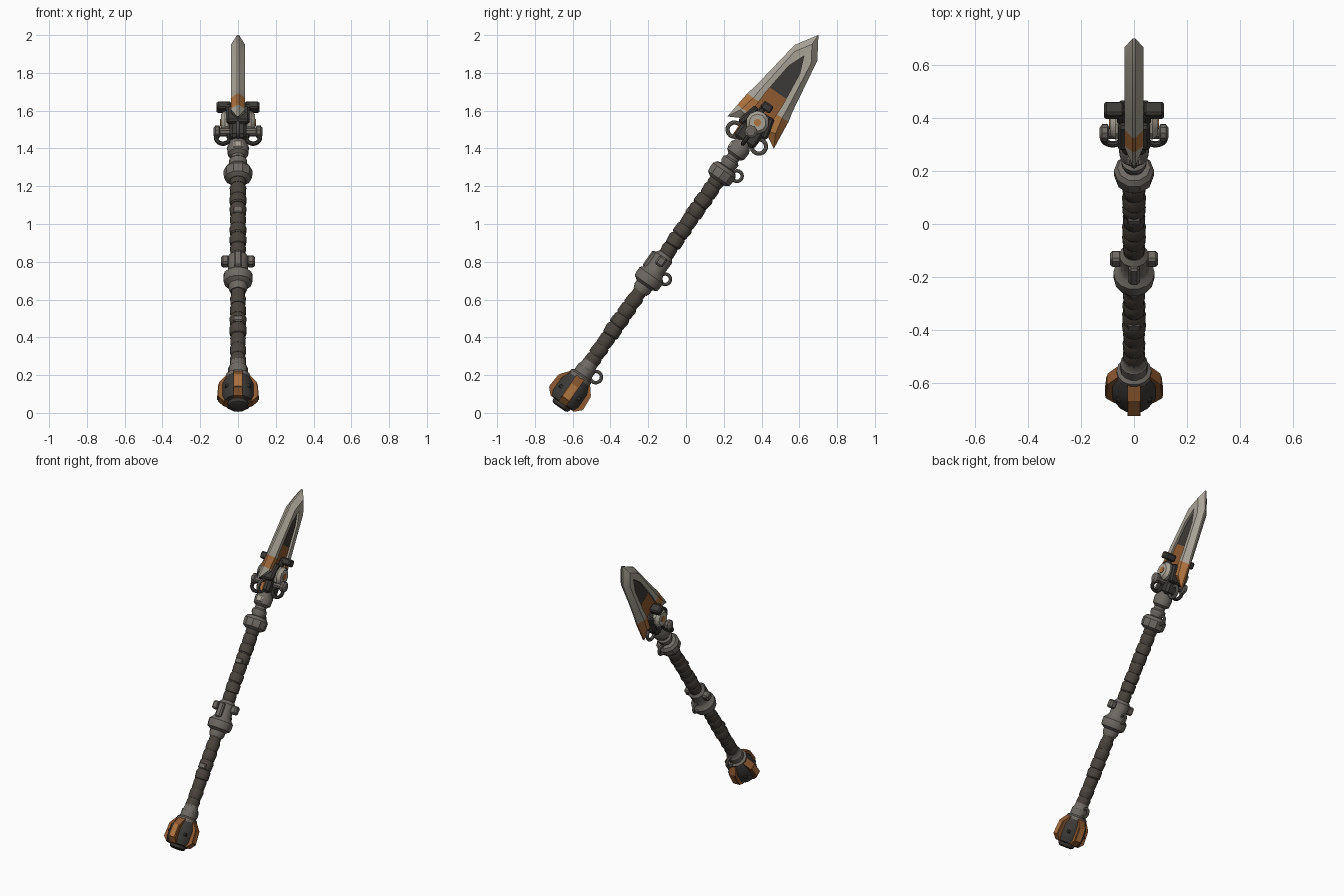
import bpy, bmesh, math, random
from math import sin, cos, pi, radians
from mathutils import Matrix, Vector

if "Cube" in bpy.data.objects:
    bpy.data.objects.remove(bpy.data.objects["Cube"])
random.seed(4)

# Everything is modelled upright along local z, then leaned back as a whole
LEAN = Matrix.Translation((0, -0.62, 0.1)) @ Matrix.Rotation(radians(-34.8), 4, 'X')


def material(name, color):
    m = bpy.data.materials.new(name)
    m.use_nodes = True
    m.diffuse_color = (*color, 1)
    bsdf = next(n for n in m.node_tree.nodes if n.type == 'BSDF_PRINCIPLED')
    bsdf.inputs["Base Color"].default_value = (*color, 1)
    bsdf.inputs["Roughness"].default_value = 0.7
    return m


STEEL = material("pale steel", (0.40, 0.37, 0.31))
GREY = material("grey metal", (0.155, 0.14, 0.125))
DARK = material("dark metal", (0.045, 0.042, 0.038))
WRAP = material("brown grip wrap", (0.066, 0.055, 0.045))
ORANGE = material("orange paint", (0.42, 0.17, 0.05))
RUST = material("dark orange paint", (0.27, 0.10, 0.03))


def finish(name, bm, mats, local=Matrix()):
    bmesh.ops.recalc_face_normals(bm, faces=bm.faces)
    me = bpy.data.meshes.new(name)
    bm.to_mesh(me)
    bm.free()
    me.shade_smooth()
    me.set_sharp_from_angle(angle=radians(32))
    for m in mats:
        me.materials.append(m)
    ob = bpy.data.objects.new(name, me)
    bpy.context.collection.objects.link(ob)
    ob.matrix_world = LEAN @ local
    return ob


def skin(rings, closed=False):
    """Mesh skinned over equal rings of points."""
    bm = bmesh.new()
    vs = [[bm.verts.new(p) for p in r] for r in rings]
    n = len(rings[0])
    for i in range(len(vs) if closed else len(vs) - 1):
        a, b = vs[i], vs[(i + 1) % len(vs)]
        for j in range(n):
            k = (j + 1) % n
            bm.faces.new((a[j], a[k], b[k], b[j]))
    if not closed:
        bm.faces.new(vs[0])
        bm.faces.new(vs[-1])
    return bm


def lathe(name, profile, mat, sides=14, local=Matrix()):
    rings = [[(r * cos(2 * pi * j / sides), r * sin(2 * pi * j / sides), z)
              for j in range(sides)] for r, z in profile]
    return finish(name, skin(rings), [mat], local)


def plate(name, outline, half, mat, local=Matrix()):
    rings = [[(x, p, s) for p, s in outline] for x in (-half, half)]
    return finish(name, skin(rings), [mat], local)


def box(name, size, loc, mat, bevel=0.008, turn=0):
    bm = bmesh.new()
    bmesh.ops.create_cube(bm, size=1, matrix=Matrix.Diagonal((*size, 1)))
    bmesh.ops.bevel(bm, geom=bm.edges[:], offset=bevel, segments=1, affect='EDGES')
    return finish(name, bm, [mat], Matrix.Translation(loc) @ Matrix.Rotation(turn, 4, 'X'))


def loop(name, loc, major, minor, mat, sideways=False):
    rings = []
    for i in range(18):
        a = 2 * pi * i / 18
        rings.append([])
        for j in range(8):
            b = 2 * pi * j / 8
            r = major + minor * cos(b)
            u, v, w = r * cos(a), r * sin(a), minor * sin(b)
            rings[-1].append((u, w, v) if sideways else (w, u, v))
    return finish(name, skin(rings, True), [mat], Matrix.Translation(loc))


def both_sides(half):
    """Complete a half outline that starts at the tip on the centre line."""
    return half + [(-p, s) for p, s in reversed(half) if p > 0]


def outward(side, x, s):
    """Place a lathe so that its axis points along +x or -x."""
    return Matrix.Translation((side * x, 0, s)) @ Matrix.Rotation(side * pi / 2, 4, 'Y')


# Blade: sharp outer edge, raised ridge, recessed opening
edge = both_sides([(0, 2.315), (.073, 2.2), (.12, 1.9), (.132, 1.85),
                   (.15, 1.685), (.095, 1.715), (.05, 1.74)])
ridge = both_sides([(0, 2.255), (.054, 2.17), (.088, 1.9), (.092, 1.85),
                    (.112, 1.755), (.09, 1.75), (.045, 1.76)])
inner = both_sides([(0, 2.18), (.036, 2.09), (.057, 1.9), (.058, 1.85),
                    (.058, 1.8), (.05, 1.775), (.03, 1.765)])
layers = [(edge, .005), (ridge, .036), (inner, .034),
          (inner, -.034), (ridge, -.036), (edge, -.005)]
bm = skin([[(x, p, s) for p, s in line] for line, x in layers], True)
for height in (1.765, 1.845):
    bmesh.ops.bisect_plane(bm, geom=bm.verts[:] + bm.edges[:] + bm.faces[:],
                           plane_co=(0, 0, height), plane_no=(0, 0, 1))
for f in bm.faces:
    c = f.calc_center_median()
    stripe = 1.765 < c.z < 1.845 and abs(c.y) > .05
    f.material_index = int(stripe or (c.y > .06 and c.z < 1.845))
finish("blade", bm, [STEEL, ORANGE])
plate("blade_core", both_sides([(0, 2.19), (.04, 2.1), (.061, 1.94)]), .02, DARK)
plate("blade_core_painted", both_sides([(.061, 1.94), (.061, 1.76)]), .021, RUST)

# Head mount behind the blade
box("mount_block", (.09, .13, .19), (0, 0, 1.715), DARK, .015)
box("mount_stripe", (.022, .008, .10), (0, -.068, 1.67), ORANGE, .002)
for y in (-1, 1):
    box("mount_cheek", (.12, .035, .12), (0, y * .062, 1.755), DARK, .01, y * .25)
    loop("guard_loop", (0, y * .078, 1.65), .038, .011, GREY)
for x in (-1, 1):
    box("mount_bracket", (.075, .06, .045), (x * .075, -.005, 1.845), DARK)
    box("bracket_arm", (.03, .035, .10), (x * .05, -.02, 1.80), DARK)
    lathe("side_pod", [(.052, 0), (.062, .012), (.062, .03), (.045, .05)],
          STEEL, 10, outward(x, .04, 1.75))
    lathe("pod_badge", [(.02, 0), (.02, .006)], ORANGE, 8, outward(x, .088, 1.75))
    lathe("side_bolt", [(.024, 0), (.024, .055), (.034, .06), (.034, .08), (.02, .09)],
          GREY, 10, outward(x, .04, 1.69))
    loop("side_hook", (x * .08, 0, 1.65), .036, .012, DARK, True)

# Neck between mount and grip
lathe("neck", [(.035, 1.37), (.04, 1.47), (.048, 1.485), (.048, 1.505), (.036, 1.515),
               (.036, 1.53), (.055, 1.545), (.058, 1.59), (.045, 1.615), (.04, 1.66)], GREY)
box("neck_plate", (.05, .02, .05), (0, -.048, 1.575), STEEL)
lathe("neck_clamp", [(.05, 1.375), (.072, 1.39), (.076, 1.41), (.076, 1.44),
                     (.062, 1.46), (.045, 1.465)], GREY, 10)
loop("neck_loop", (0, .072, 1.455), .028, .009, GREY)

# Grip: core with overlapping, slightly skewed wraps
lathe("grip_core", [(.037, .12), (.037, 1.4)], WRAP)
count = 19
for i in range(count):
    z = .215 + i * 1.16 / (count - 1)
    if .66 < z < .9:
        continue
    r = random.uniform(.041, .046)
    skew = Matrix.Rotation(random.uniform(-.14, .14), 4, 'X')
    lathe("grip_wrap", [(.037, -.034), (r - .002, -.026), (r, .018), (.037, .034)],
          WRAP, 12, Matrix.Translation((0, 0, z)) @ skew)
for z in (.46, 1.16):
    box("grip_patch", (.05, .02, .035), (0, -.036, z), GREY, .005)

# Middle collar with ears
lathe("middle_collar", [(.042, .66), (.05, .68), (.05, .70), (.074, .715), (.078, .735),
                        (.078, .765), (.06, .785), (.052, .80), (.055, .88), (.04, .90)], GREY)
box("collar_front_rib", (.04, .03, .10), (0, -.055, .83), GREY)
for x in (-1, 1):
    box("collar_ear", (.045, .05, .055), (x * .068, 0, .855), GREY, .01)
loop("collar_loop", (0, .072, .79), .028, .009, GREY)

# Pommel: dark drum with four painted flanges
lathe("pommel_neck", [(.066, .09), (.066, .115), (.052, .125), (.052, .165),
                      (.045, .175), (.042, .205)], GREY)
lathe("pommel_drum", [(.035, -.087), (.05, -.08), (.055, -.062), (.075, -.058),
                      (.086, -.03), (.086, .05), (.066, .095)], DARK, 16)
loop("pommel_loop", (0, .066, .155), .03, .009, GREY)
flange = [(.04, .1), (.062, .107), (.1, .06), (.107, -.03), (.075, -.062), (.04, -.062)]
for i in range(4):
    turn = Matrix.Rotation(i * pi / 2, 4, 'Z')
    plate("pommel_flange", flange, .025, RUST, turn)
    plate("flange_face", [(.1, .055), (.104, .055), (.11, -.025), (.106, -.025)],
          .018, ORANGE, turn)
    box("drum_vent", (.03, .03, .02), Matrix.Rotation(i * pi / 2 + pi / 4, 3, 'Z')
        @ Vector((0, .076, .01)), DARK, .004)
